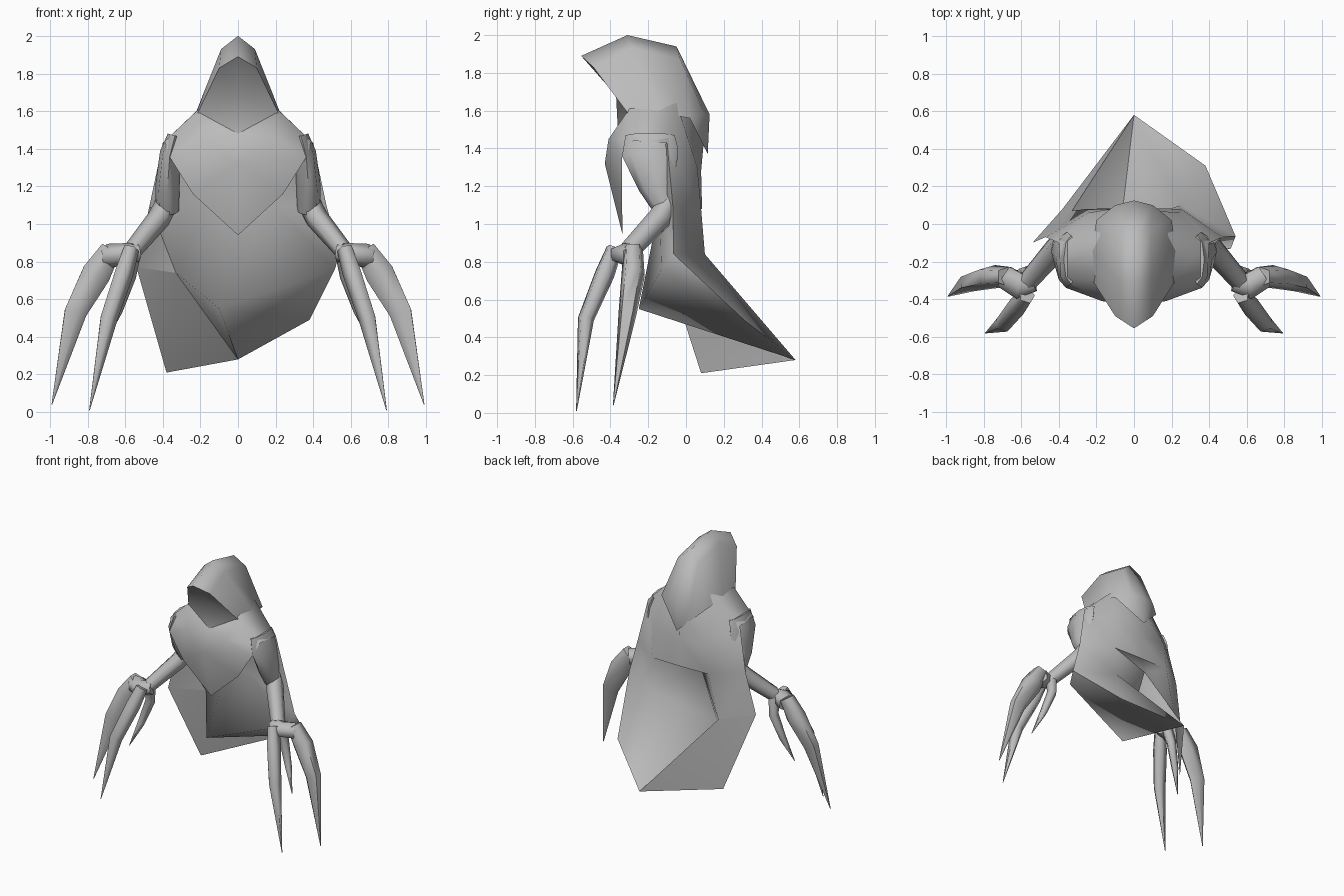
import bpy, bmesh, math
from mathutils import Vector

if "Cube" in bpy.data.objects:
    bpy.data.objects.remove(bpy.data.objects["Cube"])

cloth = bpy.data.materials.new("pale_grey")
cloth.diffuse_color = (0.5, 0.5, 0.5, 1)
cloth.use_nodes = True
cloth.node_tree.nodes["Principled BSDF"].inputs["Base Color"].default_value = cloth.diffuse_color


def finish(ob, angle, mirror):
    """Consistent normals, material, smoothing and optional mirror."""
    bm = bmesh.new()
    bm.from_mesh(ob.data)
    bmesh.ops.recalc_face_normals(bm, faces=bm.faces)
    bm.to_mesh(ob.data)
    bm.free()
    ob.data.materials.append(cloth)
    bpy.ops.object.select_all(action='DESELECT')
    bpy.context.view_layer.objects.active = ob
    ob.select_set(True)
    bpy.ops.object.shade_smooth_by_angle(angle=math.radians(angle))
    if mirror:
        m = ob.modifiers.new("mirror", 'MIRROR')
        m.use_clip = True
        m.merge_threshold = 0.001


def sheet(name, pts, faces, mirror=True, angle=75):
    """Cloth panel from named points; each face is a string of names."""
    keys = list(pts)
    me = bpy.data.meshes.new(name)
    me.from_pydata([pts[k] for k in keys], [],
                   [[keys.index(k) for k in f.split()] for f in faces])
    ob = bpy.data.objects.new(name, me)
    bpy.context.collection.objects.link(ob)
    finish(ob, angle, mirror)


def limb(name, path, sides=6, angle=75):
    """Tapered tube; path items are (point, radius_x, radius_y)."""
    verts, faces = [], []
    pts = [Vector(p[0]) for p in path]
    for i, (p, rx, ry) in enumerate(path):
        d = (pts[min(i + 1, len(pts) - 1)] - pts[max(i - 1, 0)]).normalized()
        u = Vector((0, 1, 0)).cross(d).normalized()
        v = d.cross(u)
        for k in range(sides):
            a = 2 * math.pi * k / sides
            verts.append(pts[i] + u * rx * math.cos(a) + v * ry * math.sin(a))
    for i in range(len(path) - 1):
        for k in range(sides):
            n = (k + 1) % sides
            faces.append((i * sides + k, i * sides + n,
                          (i + 1) * sides + n, (i + 1) * sides + k))
    faces += [tuple(reversed(range(sides))),
              tuple(range(len(verts) - sides, len(verts)))]
    me = bpy.data.meshes.new(name)
    me.from_pydata(verts, [], faces)
    ob = bpy.data.objects.new(name, me)
    bpy.context.collection.objects.link(ob)
    finish(ob, angle, True)


# Hood: rim, crown and pointed back
rim = {'tip': (0, -.555, 1.89), 'brow': (.1, -.49, 1.83), 'cheek': (.215, -.31, 1.59)}
sheet("hood", {**rim,
      'top': (0, -.31, 2.0), 'top1': (.09, -.29, 1.93), 'side': (.225, -.14, 1.59),
      'back': (0, -.05, 1.94), 'back1': (.09, -.03, 1.87), 'ear': (.2, .02, 1.56),
      'nape': (0, .125, 1.58), 'nape1': (.1, .1, 1.58), 'point': (0, .115, 1.37)},
      ["tip brow top1 top", "brow cheek side top1", "top top1 back1 back",
       "top1 side ear back1", "back back1 nape1 nape", "back1 ear nape1",
       "nape nape1 point", "nape1 ear point"])

# Shallow hollow filling the hood opening
sheet("hood_inside", {**rim, 'deep': (0, -.37, 1.68), 'chin': (0, -.36, 1.48)},
      ["tip deep brow", "brow deep cheek", "cheek deep chin"])

# Robe, upper half: shoulder cape with pointed front flap, and upper back
half = {
      'n0': (0, -.36, 1.48), 'n1': (.21, -.3, 1.61), 'n2': (.18, -.05, 1.64),
      'b0': (0, .1, 1.5), 's1': (.39, -.28, 1.44), 's2': (.4, -.1, 1.43),
      'm2': (.36, -.34, 1.35), 'm1': (.24, -.34, 1.16), 'm0': (0, -.335, .94),
      'c1': (0, -.43, 1.32), 'c2': (.17, -.41, 1.45), 'b1': (0, .08, 1.28),
      'bb': (.24, .06, 1.3), 'w': (.47, -.07, 1.1), 'w2': (.25, .08, 1.08),
      'w0': (0, .085, 1.08), 'f': (.2, -.14, 1.1), 'f0': (0, -.14, 1.1),
      'g': (.3, -.2, 1.35), 'g0': (0, -.25, 1.35)}
upper = ["n0 c1 c2", "n0 c2 n1", "n1 c2 s1", "c2 m2 s1", "c1 m1 m2 c2", "c1 m0 m1",
         "n1 s1 s2 n2", "n2 bb b1 b0", "n2 s2 bb", "s2 w w2 bb", "bb w2 w0 b1",
         "g0 f0 f g", "g f w s2"]
left = {k: '-' + k for k, p in half.items() if p[0] > 0}
robe = {**half, **{left[k]: (-half[k][0], half[k][1], half[k][2]) for k in left}}
upper += [' '.join(left.get(k, k) for k in reversed(f.split())) for f in upper]

# Robe, lower half: wind-twisted skirt with a pleat and trailing hem
robe.update({
      'r1': (.54, -.065, .84), 'r3': (.515, -.13, .76), 'r2': (.38, .31, .49),
      'tail': (0, .58, .28), 'l1': (-.54, -.1, .77), 'l2': (-.38, .08, .21),
      'p': (-.1, -.25, .55), 'q': (-.33, .07, .74), 'v': (.25, .1, .84),
      'u': (-.12, -.02, 1.05)})
lower = ["w r1 v w2", "r1 r2 v", "r2 tail v", "w2 v u", "v tail p", "v p u",
         "w2 u w0", "-w -w2 q l1", "l1 q l2", "l2 q tail", "-w2 u q", "-w2 w0 u",
         "q tail p", "f r1 w", "f r3 r1", "f p r3", "r1 r3 r2", "r3 p r2",
         "r2 p tail", "f0 p f", "f0 -f q p", "-f -w q"]
sheet("robe", robe, upper + lower, mirror=False)

# Sleeves, forearms and palms
limb("sleeve", [((.335, -.19, 1.47), .04, .13), ((.36, -.19, 1.38), .055, .15),
                ((.375, -.15, 1.2), .065, .1), ((.375, -.1, 1.07), .06, .065)], 8)
limb("forearm", [((.37, -.08, 1.13), .06, .06), ((.42, -.14, 1.03), .062, .065),
                 ((.56, -.3, .86), .05, .055)])
limb("palm", [((.53, -.31, .85), .05, .055), ((.61, -.33, .84), .058, .08),
              ((.69, -.28, .83), .065, .07)])

# Long claws and short thumb
limb("outer_claw", [((.68, -.28, .87), .06, .055), ((.76, -.28, .74), .085, .065),
                    ((.87, -.31, .53), .065, .05), ((.99, -.385, .04), .002, .002)], 5)
limb("inner_claw", [((.57, -.38, .87), .045, .045), ((.61, -.43, .74), .055, .055),
                    ((.69, -.53, .5), .05, .045), ((.79, -.58, .01), .002, .002)], 5)
limb("thumb_claw", [((.56, -.29, .85), .045, .045), ((.58, -.26, .72), .038, .038),
                    ((.64, -.29, .54), .027, .027), ((.71, -.34, .36), .002, .002)], 5)
